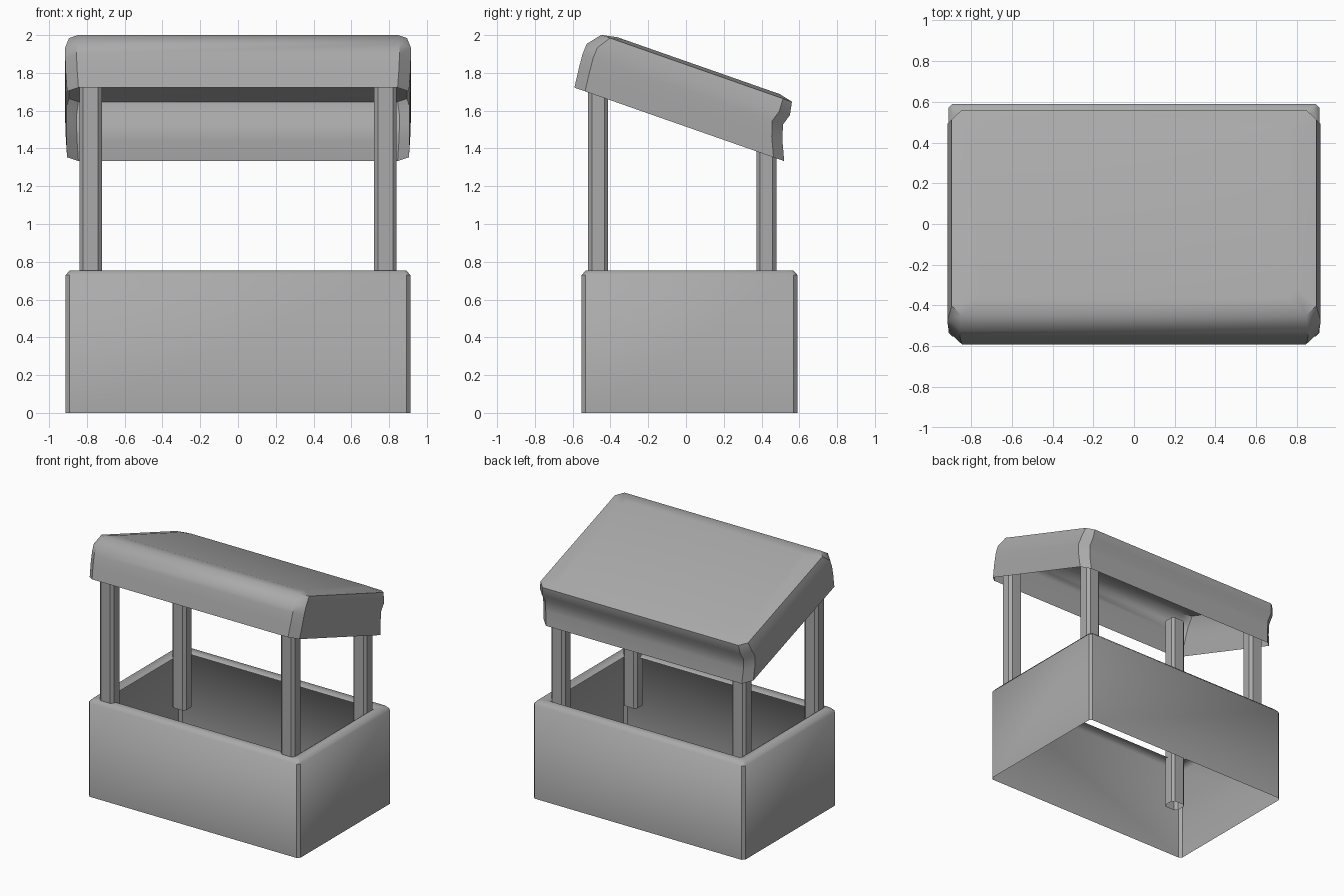
import bpy, bmesh, math
from mathutils import Matrix, Vector

if "Cube" in bpy.data.objects:
    bpy.data.objects.remove(bpy.data.objects["Cube"])

grey = bpy.data.materials.new("mid_grey")
grey.diffuse_color = (0.4, 0.4, 0.4, 1)
grey.use_nodes = True
grey.node_tree.nodes["Principled BSDF"].inputs["Base Color"].default_value = grey.diffuse_color


def rounded_loop(hx, y0, y1, z, r, segs):
    """Rectangle with rounded corners, as a ring of points."""
    pts = []
    corners = [(hx - r, y1 - r), (-hx + r, y1 - r), (-hx + r, y0 + r), (hx - r, y0 + r)]
    for i, (cx, cy) in enumerate(corners):
        for k in range(segs + 1):
            a = math.pi / 2 * (i + k / segs)
            pts.append(Vector((cx + r * math.cos(a), cy + r * math.sin(a), z)))
    return pts


def loft(name, levels, segs=1, cap_top=False, matrix=None, angle=35):
    """Skin a stack of (half width, y0, y1, z, corner radius) levels."""
    bm = bmesh.new()
    rings = [[bm.verts.new(p) for p in rounded_loop(*lv, segs)] for lv in levels]
    for a, b in zip(rings, rings[1:]):
        for i in range(len(a)):
            j = (i + 1) % len(a)
            bm.faces.new((a[i], a[j], b[j], b[i]))
    if cap_top:
        bm.faces.new(rings[-1])
    if matrix:
        bm.transform(matrix)
    me = bpy.data.meshes.new(name)
    bm.to_mesh(me)
    bm.free()
    me.materials.append(grey)
    me.shade_smooth()
    me.set_sharp_from_angle(angle=math.radians(angle))
    ob = bpy.data.objects.new(name, me)
    bpy.context.collection.objects.link(ob)
    return ob


# Counter: thin walls open below, with a chamfered lip turned inward at the top
loft("counter", [
    (0.912, -0.552, 0.59, 0.0, 0.02),
    (0.912, -0.552, 0.59, 0.73, 0.02),
    (0.89, -0.53, 0.568, 0.755, 0.02),
    (0.84, -0.48, 0.52, 0.755, 0.02),
    (0.82, -0.46, 0.50, 0.742, 0.02),
], angle=44)

# Four chamfered posts, hanging partway into the counter
for row, y, top in (("front", -0.465, 1.92), ("back", 0.425, 1.66)):
    for side, x in (("left", -0.78), ("right", 0.78)):
        loft(f"{row}_{side}_post",
             [(0.06, -0.053, 0.053, z, 0.02) for z in (0.36, top)],
             matrix=Matrix.Translation((x, y, 0)), angle=30)

# Sloping awning: an open shell with draped edges and a slightly crowned top
loft("awning", [
    (0.905, -1.127, 0.050, 1.430, 0.06),
    (0.912, -1.138, 0.005, 1.530, 0.06),
    (0.915, -1.145, -0.020, 1.610, 0.06),
    (0.915, -1.142, -0.002, 1.670, 0.06),
    (0.895, -1.085, -0.015, 1.740, 0.05),
    (0.800, -1.000, -0.090, 1.757, 0.05),
], cap_top=True, matrix=Matrix.Rotation(math.radians(-19.3), 4, 'X'), angle=40)
